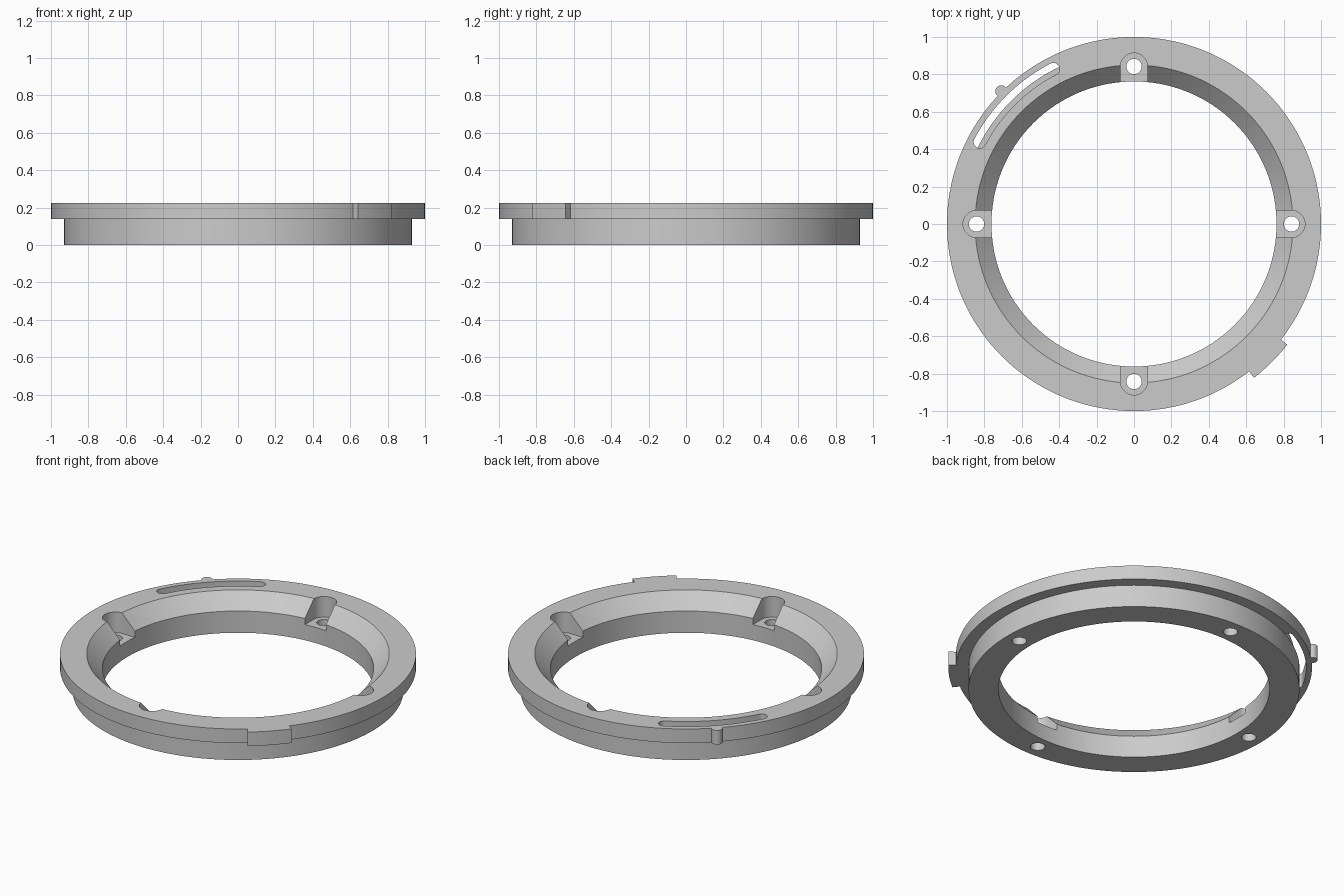
import bpy, bmesh
from math import cos, sin, pi, radians

if "Cube" in bpy.data.objects:
    bpy.data.objects.remove(bpy.data.objects["Cube"], do_unlink=True)

TOP, FLANGE, FLOOR = 0.225, 0.138, 0.097   # top face, flange underside, pocket floor

grey = bpy.data.materials.new("plain grey")
grey.use_nodes = True
grey.diffuse_color = (0.6, 0.6, 0.6, 1)
grey.node_tree.nodes["Principled BSDF"].inputs["Base Color"].default_value = grey.diffuse_color


def make_object(name, bm):
    bmesh.ops.recalc_face_normals(bm, faces=bm.faces)
    mesh = bpy.data.meshes.new(name)
    bm.to_mesh(mesh)
    bm.free()
    mesh.materials.append(grey)
    obj = bpy.data.objects.new(name, mesh)
    bpy.context.collection.objects.link(obj)
    return obj


def lathe(name, profile, steps=144):
    bm = bmesh.new()
    rings = [[bm.verts.new((r * cos(2 * pi * i / steps), r * sin(2 * pi * i / steps), z))
              for r, z in profile] for i in range(steps)]
    n = len(profile)
    for i in range(steps):
        a, b = rings[i], rings[(i + 1) % steps]
        for j in range(n):
            k = (j + 1) % n
            bm.faces.new((a[j], b[j], b[k], a[k]))
    return make_object(name, bm)


def prism(name, outline, low, high):
    bm = bmesh.new()
    bottom = [bm.verts.new((x, y, low)) for x, y in outline]
    top = [bm.verts.new((x, y, high)) for x, y in outline]
    bm.faces.new(bottom)
    bm.faces.new(top)
    n = len(outline)
    for i in range(n):
        k = (i + 1) % n
        bm.faces.new((bottom[i], bottom[k], top[k], top[i]))
    return make_object(name, bm)


def arc(radius, start, end, steps, centre=(0, 0)):
    angles = [radians(start + (end - start) * i / steps) for i in range(steps + 1)]
    return [(centre[0] + radius * cos(a), centre[1] + radius * sin(a)) for a in angles]


def polar(radius, angle):
    return radius * cos(radians(angle)), radius * sin(radians(angle))


def circle(radius, centre, steps=32):
    return arc(radius, 0, 360, steps, centre)[:-1]


def combine(target, tool, operation):
    """Bake a boolean into the target and discard the tool."""
    mod = target.modifiers.new("boolean", "BOOLEAN")
    mod.operation, mod.solver, mod.object = operation, "EXACT", tool
    bpy.context.view_layer.update()
    graph = bpy.context.evaluated_depsgraph_get()
    mesh = bpy.data.meshes.new_from_object(target.evaluated_get(graph))
    target.modifiers.clear()
    target.data = mesh
    bpy.data.objects.remove(tool, do_unlink=True)


# Stepped ring with a sloped inner lip
ring = lathe("adapter_ring", [(0.762, 0), (0.93, 0), (0.93, FLANGE), (1, FLANGE),
                              (1, TOP), (0.85, TOP), (0.762, 0.135)])

# Outer index tab and round locating bump
tab = prism("index_tab", arc(0.97, -52, -38.2, 8) + arc(1.043, -38.2, -52, 8), FLANGE, TOP)
combine(ring, tab, "UNION")
bump = prism("locating_bump", circle(0.031, polar(1.005, 135)), FLANGE, TOP)
combine(ring, bump, "UNION")

# Curved slot with rounded ends, open below where it overhangs the body
start, end, mid, half = 117.5, 152, 0.934, 0.033
slot = (arc(mid + half, start, end, 24)
        + arc(half, end, end + 180, 12, polar(mid, end))[1:-1]
        + arc(mid - half, end, start, 24)
        + arc(half, start + 180, start + 360, 12, polar(mid, start))[1:-1])
combine(ring, prism("slot_cutter", slot, FLANGE - 0.001, 0.3), "DIFFERENCE")

# Four screw pockets, open towards the centre, each with a through hole
for angle in range(0, 360, 90):
    pocket = arc(0.072, angle - 90, angle + 90, 20, polar(0.842, angle))
    inner = polar(0.65, angle)
    side = polar(0.072, angle + 90)
    pocket += [(inner[0] + side[0], inner[1] + side[1]),
               (inner[0] - side[0], inner[1] - side[1])]
    combine(ring, prism("pocket_cutter", pocket, FLOOR, 0.3), "DIFFERENCE")
    hole = prism("hole_cutter", circle(0.041, polar(0.842, angle)), -0.1, 0.3)
    combine(ring, hole, "DIFFERENCE")

bpy.ops.object.select_all(action="DESELECT")
ring.select_set(True)
bpy.context.view_layer.objects.active = ring
bpy.ops.object.shade_smooth_by_angle(angle=radians(25))
